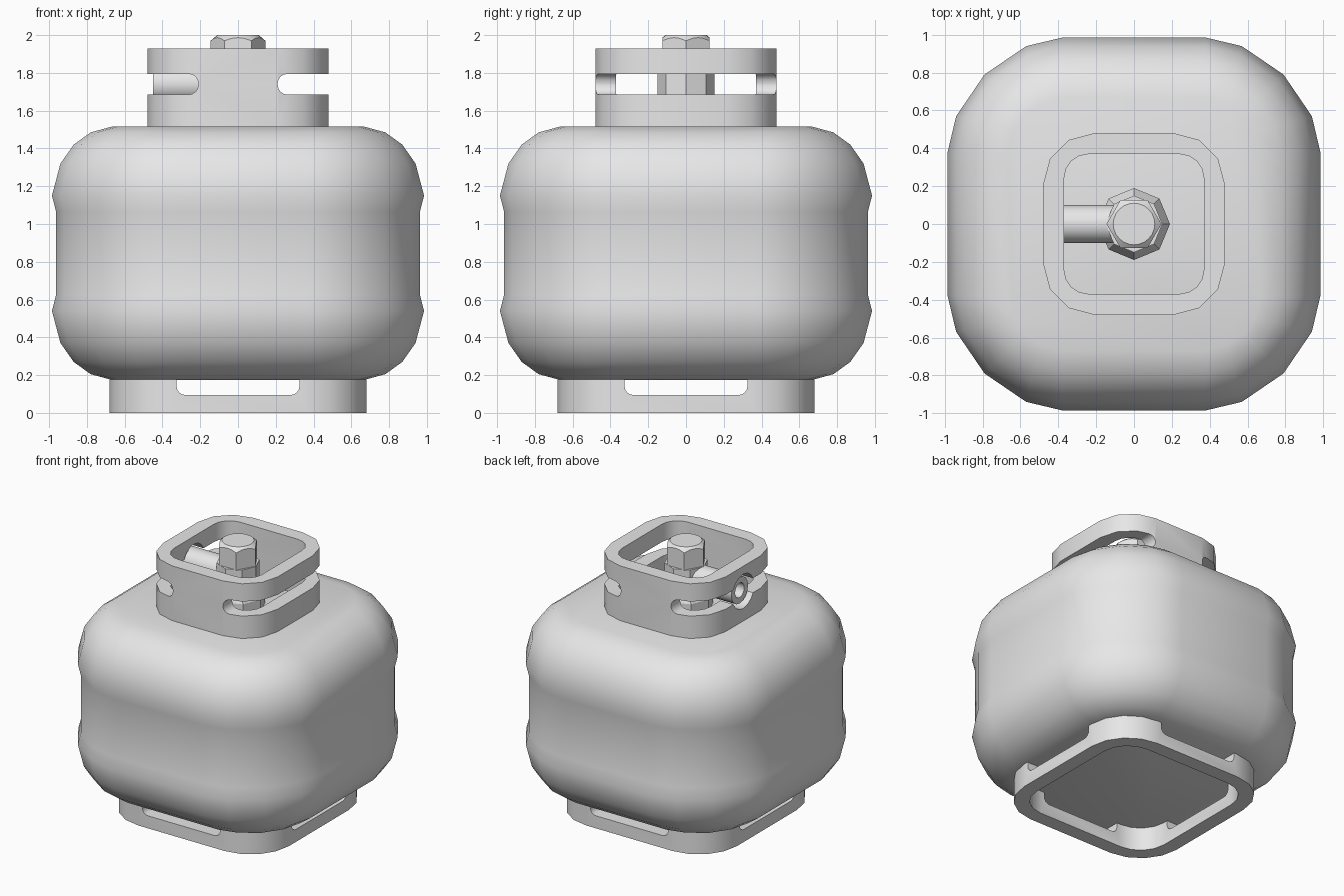
import bpy, bmesh, math
from mathutils import Matrix

if "Cube" in bpy.data.objects:
    bpy.data.objects.remove(bpy.data.objects["Cube"])

metal = bpy.data.materials.new("light_grey_metal")
metal.diffuse_color = (0.8, 0.8, 0.8, 1)
metal.use_nodes = True
metal.node_tree.nodes["Principled BSDF"].inputs["Base Color"].default_value = metal.diffuse_color


def loft(name, rings, matrix=None):
    """Closed solid through rings of equal point count."""
    bm = bmesh.new()
    vs = [[bm.verts.new(p) for p in ring] for ring in rings]
    n = len(vs[0])
    for a, b in zip(vs, vs[1:]):
        for i in range(n):
            j = (i + 1) % n
            bm.faces.new((a[i], a[j], b[j], b[i]))
    bm.faces.new(vs[0][::-1])
    bm.faces.new(vs[-1])
    if matrix:
        bm.transform(matrix)
    bmesh.ops.recalc_face_normals(bm, faces=bm.faces)
    mesh = bpy.data.meshes.new(name)
    bm.to_mesh(mesh)
    bm.free()
    mesh.materials.append(metal)
    ob = bpy.data.objects.new(name, mesh)
    bpy.context.collection.objects.link(ob)
    return ob


def rounded(x0, x1, y0, y1, r, seg):
    """Rounded rectangle outline, counter-clockwise."""
    pts = []
    centres = [(x1 - r, y1 - r), (x0 + r, y1 - r), (x0 + r, y0 + r), (x1 - r, y0 + r)]
    for q, (cx, cy) in enumerate(centres):
        for k in range(seg + 1):
            a = math.pi / 2 * (q + k / seg)
            pts.append((cx + r * math.cos(a), cy + r * math.sin(a)))
    return pts


def prism(name, pts, lo, hi, matrix=None):
    return loft(name, [[(x, y, z) for x, y in pts] for z in (lo, hi)], matrix)


def lathe(name, profile, n, matrix=None):
    """Turned solid from (radius, height) pairs."""
    rings = [[(r * math.cos(2 * math.pi * i / n), r * math.sin(2 * math.pi * i / n), z)
              for i in range(n)] for r, z in profile]
    return loft(name, rings, matrix)


def boolean(ob, cutter, op='DIFFERENCE'):
    mod = ob.modifiers.new("cut", 'BOOLEAN')
    mod.operation, mod.object, mod.solver = op, cutter, 'EXACT'
    bpy.context.view_layer.update()
    dg = bpy.context.evaluated_depsgraph_get()
    mesh = bpy.data.meshes.new_from_object(ob.evaluated_get(dg))
    ob.modifiers.clear()
    ob.data = mesh
    bpy.data.objects.remove(cutter)


def smooth(ob, angle):
    bpy.ops.object.select_all(action='DESELECT')
    ob.select_set(True)
    bpy.context.view_layer.objects.active = ob
    bpy.ops.object.shade_smooth_by_angle(angle=math.radians(angle))


# Local z turned to -y (side cutters), then to x
ALONG_Y = Matrix.Rotation(math.pi / 2, 4, 'X')
ALONG_X = Matrix.Rotation(math.pi / 2, 4, 'Z') @ ALONG_Y
TO_LEFT = Matrix.Translation((0, 0, 1.74)) @ Matrix.Rotation(-math.pi / 2, 4, 'Y')

# Tank body: rounded-square rings blended between a small end and a wide belly
SMALL = [(0.67, 0.38), (0.64, 0.49), (0.58, 0.58), (0.49, 0.64), (0.38, 0.67)]
WIDE = [(0.985, 0.38), (0.94, 0.57), (0.79, 0.79), (0.57, 0.94), (0.38, 0.985)]


def tank_ring(half, z):
    t = (half - 0.67) / (0.985 - 0.67)
    corner = [(a + (c - a) * t, b + (d - b) * t) for (a, b), (c, d) in zip(SMALL, WIDE)]
    pts = []
    for q in range(4):
        for x, y in corner:
            for _ in range(q):
                x, y = -y, x
            pts.append((x, y, z))
    return pts


MID = 0.845
upper = [(0.963, 0.22), (0.985, 0.305), (0.94, 0.475), (0.87, 0.575), (0.78, 0.64), (0.67, 0.67)]
profile = [(r, MID - d) for r, d in reversed(upper)] + [(r, MID + d) for r, d in upper]
tank = loft("tank_body", [tank_ring(r, z) for r, z in profile])
smooth(tank, 30)

# Foot ring with a notch in each side
foot = prism("foot_ring", rounded(-0.68, 0.68, -0.68, 0.68, 0.32, 4), 0, 0.178)
boolean(foot, prism("cutter", rounded(-0.57, 0.57, -0.57, 0.57, 0.21, 4), -0.1, 0.3))
for turn in (ALONG_Y, ALONG_X):
    boolean(foot, prism("cutter", rounded(-0.325, 0.325, 0.095, 0.4, 0.045, 4), -1, 1, turn))
smooth(foot, 35)

# Guard collar with side slots and a round opening for the outlet
collar = prism("guard_collar", rounded(-0.48, 0.48, -0.48, 0.48, 0.27, 3), 1.51, 1.93)
boolean(collar, prism("cutter", rounded(-0.37, 0.37, -0.37, 0.37, 0.13, 4), 1.4, 2.1))
for x0, x1 in ((0.21, 0.7), (-0.7, -0.21)):
    boolean(collar, prism("cutter", rounded(x0, x1, 1.685, 1.795, 0.052, 4), -1, 1, ALONG_Y))
boolean(collar, lathe("cutter", [(0.13, 0.3), (0.13, 0.7)], 16, TO_LEFT))
smooth(collar, 35)

# Valve post with a wider tapered base
lathe("valve_post", [(0.19, 1.51), (0.19, 1.6), (0.15, 1.68), (0.15, 1.84)], 8)

# Hollow outlet pipe on the left
pipe = lathe("outlet_pipe", [(0.1, 0.05), (0.1, 0.45), (0.055, 0.45), (0.055, 0.25)], 16, TO_LEFT)
smooth(pipe, 35)

# Hexagonal cap nut with a chamfered top
nut = lathe("cap_nut", [(0.145, 1.835), (0.145, 2.0)], 6)
boolean(nut, lathe("cutter", [(0.2, 1.8), (0.2, 1.923), (0.11, 2.0), (0.05, 2.06)], 24), 'INTERSECT')
smooth(nut, 25)
